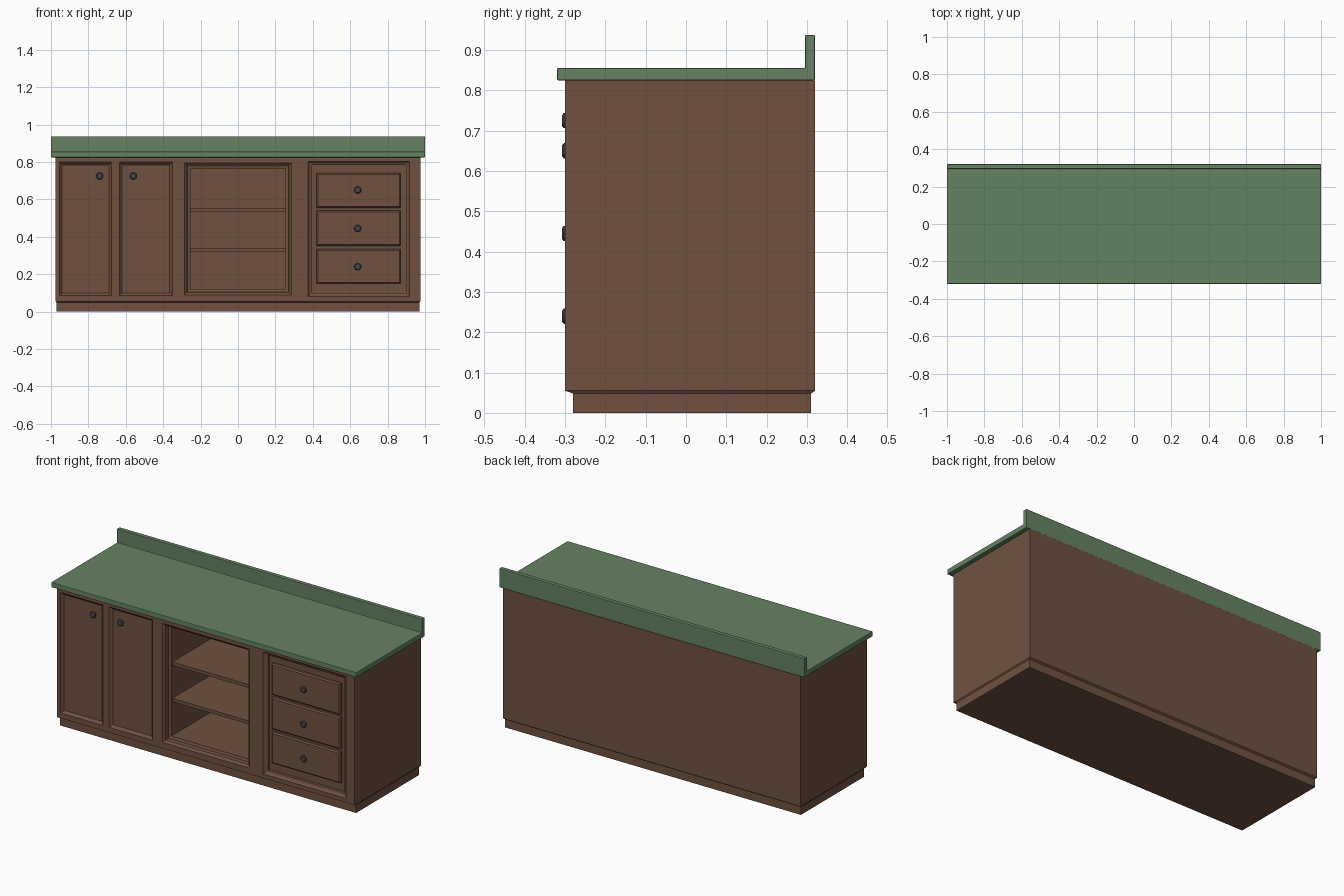
import bpy, bmesh, math
from mathutils import Matrix

if "Cube" in bpy.data.objects:
    bpy.data.objects.remove(bpy.data.objects["Cube"])


def material(name, rgb):
    m = bpy.data.materials.new(name)
    m.diffuse_color = (*rgb, 1)
    m.use_nodes = True
    m.node_tree.nodes["Principled BSDF"].inputs["Base Color"].default_value = m.diffuse_color
    return m


WOOD = material("wood", (0.16, 0.083, 0.052))
GREEN = material("green_top", (0.13, 0.225, 0.122))
METAL = material("dark_metal", (0.06, 0.065, 0.07))


def add(name, bm, mat):
    bmesh.ops.recalc_face_normals(bm, faces=bm.faces[:])
    me = bpy.data.meshes.new(name)
    bm.to_mesh(me)
    bm.free()
    me.materials.append(mat)
    ob = bpy.data.objects.new(name, me)
    bpy.context.collection.objects.link(ob)
    return ob


def loft(name, rings, axis, mat=WOOD):
    """Solid through rectangles (a0, a1, b0, b1, level) stacked along z or y."""
    bm = bmesh.new()
    loops = []
    for a0, a1, b0, b1, t in rings:
        pts = [(a0, b0), (a1, b0), (a1, b1), (a0, b1)]
        loops.append([bm.verts.new((a, b, t) if axis == 'z' else (a, t, b)) for a, b in pts])
    bm.faces.new(loops[0])
    bm.faces.new(loops[-1])
    for p, q in zip(loops, loops[1:]):
        for i in range(4):
            j = (i + 1) % 4
            bm.faces.new((p[i], p[j], q[j], q[i]))
    return add(name, bm, mat)


def grow(r, d):
    return (r[0] - d, r[1] + d, r[2] - d, r[3] + d)


# Cabinet body with its recessed plinth
plinth, box = (-0.97, 0.97, -0.28, 0.31), (-0.975, 0.975, -0.30, 0.32)
body = loft("cabinet_body", [(*plinth, 0), (*plinth, 0.048), (*box, 0.055), (*box, 0.825)], 'z')

# Recesses cut in the front: two doors, open shelf bay, drawer bay
doors = [(-0.94, -0.69, 0.10, 0.785), (-0.62, -0.365, 0.10, 0.785)]
shelf = (-0.255, 0.255, 0.12, 0.765)
drawers = (0.395, 0.897, 0.10, 0.783)
cutters = [loft("cutter", [(*grow(d, 0.014), -0.34), (*grow(d, 0.014), -0.30),
                           (*grow(d, 0.008), -0.292), (*d, -0.285)], 'y') for d in doors]
cutters.append(loft("cutter", [(*grow(shelf, 0.03), -0.34), (*grow(shelf, 0.03), -0.30),
                               (*grow(shelf, 0.017), -0.288), (*grow(shelf, 0.015), -0.265),
                               (*shelf, -0.26), (*shelf, 0.30)], 'y'))
cutters.append(loft("cutter", [(*grow(drawers, 0.02), -0.34), (*grow(drawers, 0.02), -0.30),
                               (*grow(drawers, 0.012), -0.29), (*drawers, -0.285),
                               (*drawers, -0.268)], 'y'))
for c in cutters:
    mod = body.modifiers.new("recess", 'BOOLEAN')
    mod.operation, mod.solver, mod.object = 'DIFFERENCE', 'EXACT', c
bpy.context.view_layer.update()
cut = bpy.data.meshes.new_from_object(body.evaluated_get(bpy.context.evaluated_depsgraph_get()))
body.modifiers.clear()
body.data = cut
for c in cutters:
    bpy.data.objects.remove(c)

# Shelves in the open bay
for i, z in enumerate((0.32, 0.535)):
    loft(f"shelf_{i + 1}", [(-0.258, 0.258, z, z + 0.02, -0.25), (-0.258, 0.258, z, z + 0.02, 0.303)], 'y')

# Drawer fronts
for i, (z0, z1) in enumerate([(0.15, 0.335), (0.352, 0.54), (0.555, 0.74)]):
    r = (0.42, 0.87, z0, z1)
    loft(f"drawer_front_{i + 1}", [(*grow(r, -0.007), -0.288), (*r, -0.281), (*r, -0.26)], 'y')

# Countertop and backsplash: one L profile with softened edges
bm = bmesh.new()
prof = [(-0.32, 0.825), (0.32, 0.825), (0.32, 0.937), (0.295, 0.937), (0.295, 0.855), (-0.32, 0.855)]
face = bm.faces.new([bm.verts.new((-1, y, z)) for y, z in prof])
ext = bmesh.ops.extrude_face_region(bm, geom=[face])["geom"]
bmesh.ops.translate(bm, vec=(2, 0, 0), verts=[v for v in ext if isinstance(v, bmesh.types.BMVert)])
top = add("countertop", bm, GREEN)
bev = top.modifiers.new("soft_edges", 'BEVEL')
bev.width, bev.segments = 0.003, 2

# Knobs: short stem and flared round head
for i, (x, z) in enumerate([(-0.74, 0.725), (-0.56, 0.725), (0.64, 0.65), (0.64, 0.445), (0.64, 0.24)]):
    bm = bmesh.new()
    loops = []
    for r, y in [(0.009, -0.275), (0.009, -0.295), (0.019, -0.299), (0.019, -0.303), (0.014, -0.307)]:
        loops.append([bm.verts.new((x + r * math.cos(k * math.pi / 8), y, z + r * math.sin(k * math.pi / 8)))
                      for k in range(16)])
    for p, q in zip(loops, loops[1:]):
        for k in range(16):
            bm.faces.new((p[k], p[k - 1], q[k - 1], q[k]))
    bm.faces.new(loops[0])
    bm.faces.new(loops[-1])
    add(f"knob_{i + 1}", bm, METAL)
